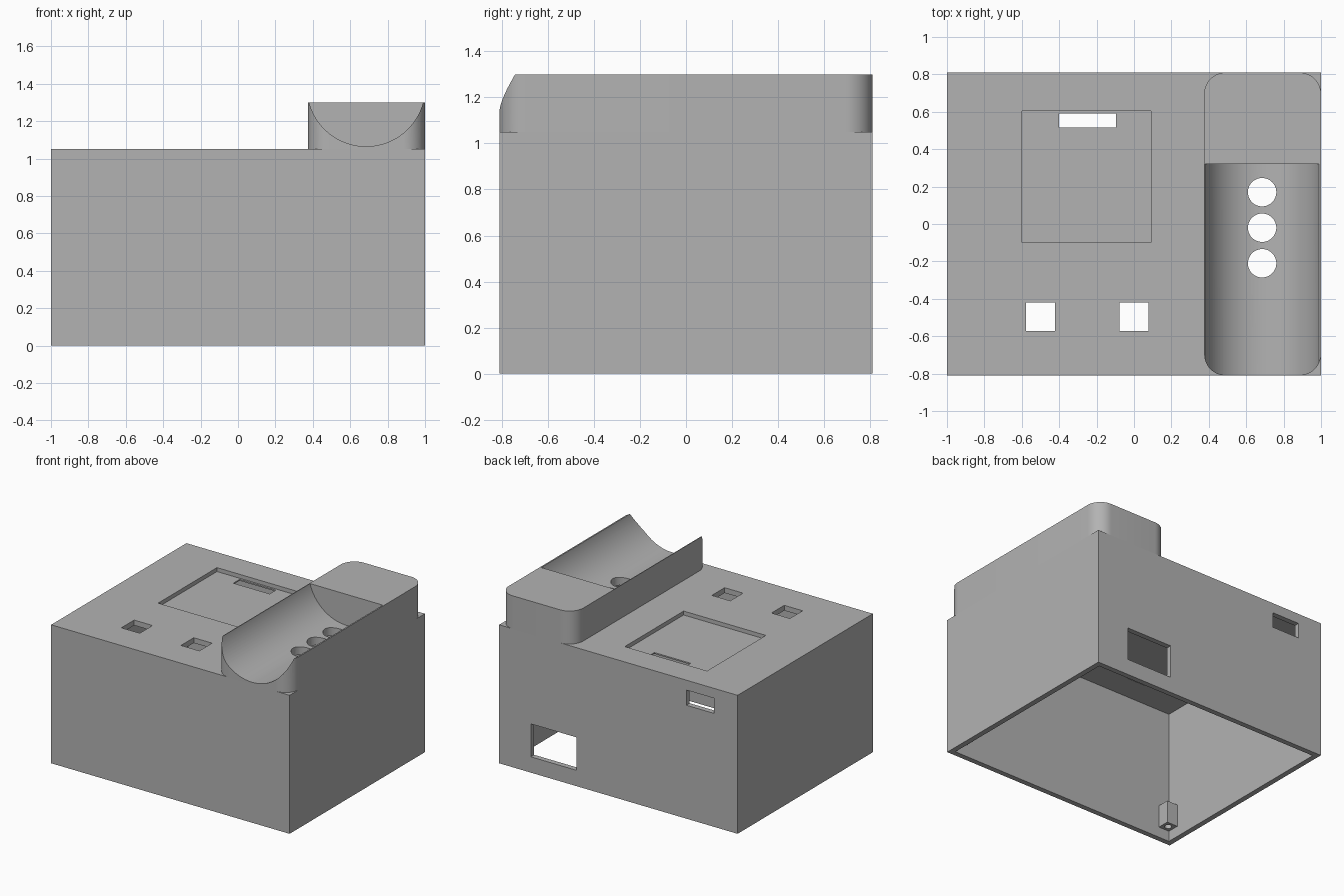
import bpy
import bmesh
from math import radians
from mathutils import Matrix, Vector

if "Cube" in bpy.data.objects:
    bpy.data.objects.remove(bpy.data.objects["Cube"], do_unlink=True)

grey = bpy.data.materials.new("plain grey")
grey.use_nodes = True
grey.diffuse_color = (0.45, 0.45, 0.45, 1)
grey.node_tree.nodes["Principled BSDF"].inputs["Base Color"].default_value = grey.diffuse_color


def finish(name, bm):
    mesh = bpy.data.meshes.new(name)
    bmesh.ops.recalc_face_normals(bm, faces=bm.faces)
    bm.to_mesh(mesh)
    bm.free()
    mesh.materials.append(grey)
    obj = bpy.data.objects.new(name, mesh)
    bpy.context.collection.objects.link(obj)
    return obj


def box(name, x, y, z, corner=0):
    """Box from three ranges, with optional rounded upright edges."""
    bm = bmesh.new()
    bmesh.ops.create_cube(bm, size=1)
    for v in bm.verts:
        v.co = Vector([(r[0] + r[1]) / 2 + c * (r[1] - r[0]) for r, c in zip((x, y, z), v.co)])
    if corner:
        upright = [e for e in bm.edges if abs(e.verts[0].co.z - e.verts[1].co.z) > 0.01]
        bmesh.ops.bevel(bm, geom=upright, offset=corner, segments=12,
                        profile=0.5, affect='EDGES')
    return finish(name, bm)


def cylinder(name, centre, radius, depth, sides=48, along_y=False):
    bm = bmesh.new()
    bmesh.ops.create_cone(bm, cap_ends=True, segments=sides, radius1=radius,
                          radius2=radius, depth=depth)
    turn = Matrix.Rotation(radians(90 if along_y else 0), 4, 'X')
    bm.transform(Matrix.Translation(centre) @ turn)
    return finish(name, bm)


def activate(obj):
    bpy.ops.object.select_all(action='DESELECT')
    obj.select_set(True)
    bpy.context.view_layer.objects.active = obj


def cut(target, cutter):
    cutter.hide_render = True
    mod = target.modifiers.new("cut", 'BOOLEAN')
    mod.operation = 'DIFFERENCE'
    mod.solver = 'EXACT'
    mod.object = cutter
    activate(target)
    bpy.ops.object.modifier_apply(modifier=mod.name)
    bpy.data.objects.remove(cutter, do_unlink=True)


W, D, H, WALL = 1.0, 0.81, 1.05, 0.04
TOP = (0.9, 1.2)

# Hollow case, open underneath
case = box("case", (-W, W), (-D, D), (0, H))
cut(case, box("cavity", (WALL - W, W - WALL), (WALL - D, D - WALL), (-0.1, H - WALL)))

# Display recess with its cable slot, and two button openings
cut(case, box("recess", (-0.6, 0.09), (-0.1, 0.605), (H - 0.03, TOP[1])))
cut(case, box("slot", (-0.4, -0.095), (0.515, 0.59), TOP))
for x in (-0.5, 0):
    cut(case, box("button_opening", (x - 0.077, x + 0.077), (-0.573, -0.42), TOP))

# Connector openings in the back wall
cut(case, box("large_port", (0.35, 0.735), (0.7, 0.9), (0.12, 0.37)))
cut(case, box("small_port", (-0.8, -0.57), (0.7, 0.9), (0.86, 0.975)))

# Raised cradle with a round trough, open at the front
cradle = box("cradle", (0.375, W), (-D, D), (H, 1.3), corner=0.115)
cut(cradle, cylinder("trough", (0.685, -0.34, 1.38), 0.315, 1.32, 96, along_y=True))

# Three round holes through the trough and the case top
for y in (0.17, -0.02, -0.21):
    for part in (case, cradle):
        cut(part, cylinder("round_hole", (0.685, y, 1.05), 0.076, 0.3))

activate(cradle)
bpy.ops.object.shade_smooth_by_angle(angle=radians(30))

# Screw posts in the four inner corners
SIZE = 0.09
for sx, side in ((-1, "right"), (1, "left")):
    for sy, end in ((-1, "front"), (1, "back")):
        xs = sorted((sx * (W - WALL), sx * (W - WALL - SIZE)))
        ys = sorted((sy * (D - WALL), sy * (D - WALL - SIZE)))
        post = box(f"{end}_{side}_screw_post", xs, ys, (0.08, 0.25))
        cut(post, cylinder("screw_hole", (sum(xs) / 2, sum(ys) / 2, 0.1), 0.025, 0.24, 24))
